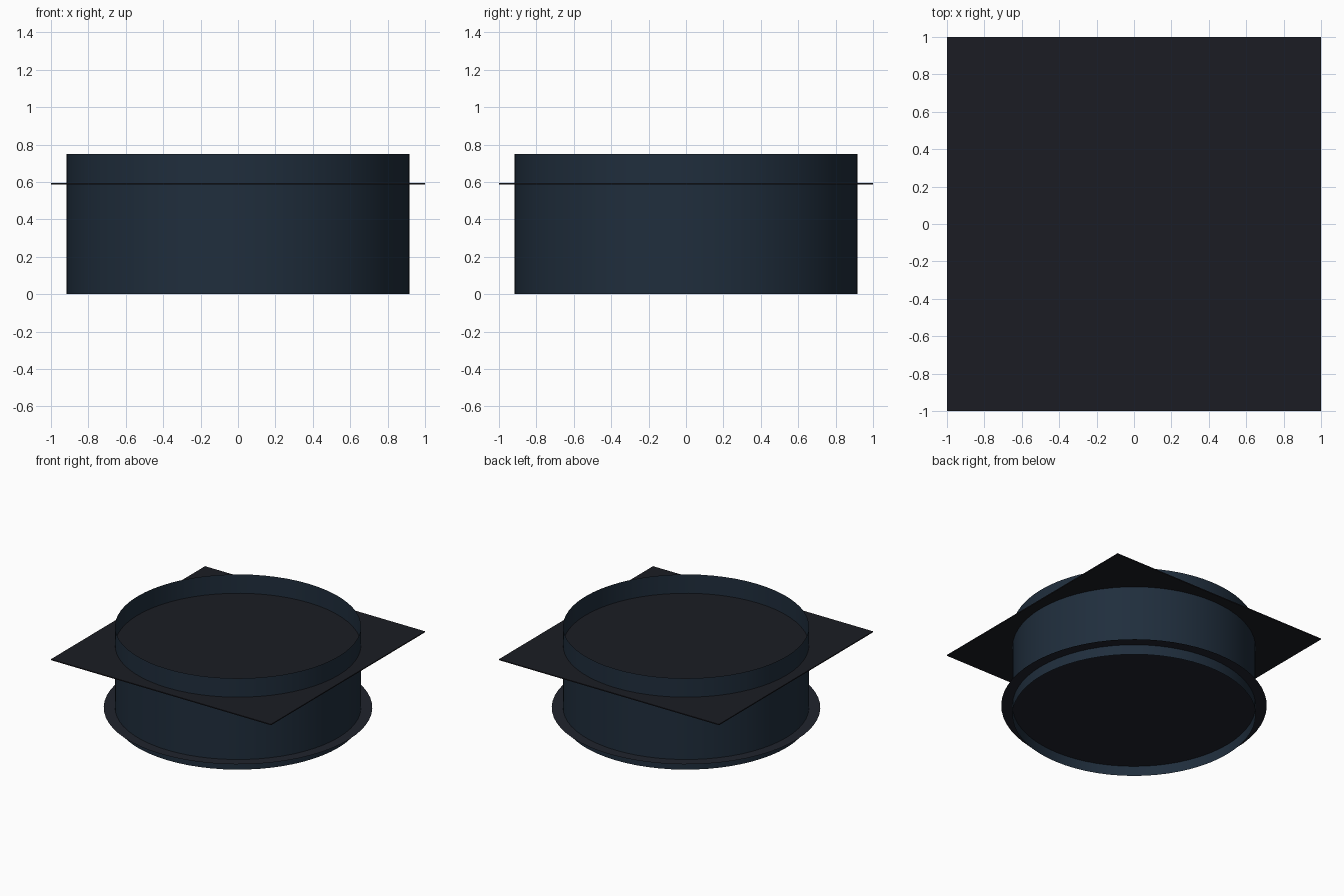
import bpy

if "Cube" in bpy.data.objects:
    bpy.data.objects.remove(bpy.data.objects["Cube"])


def material(name, rgb):
    m = bpy.data.materials.new(name)
    m.diffuse_color = (*rgb, 1)
    m.use_nodes = True
    m.node_tree.nodes["Principled BSDF"].inputs["Base Color"].default_value = m.diffuse_color
    return m


def finish(name, mat):
    ob = bpy.context.object
    ob.name = ob.data.name = name
    ob.data.materials.append(mat)
    return ob


navy = material("dark_navy", (0.014, 0.027, 0.046))
black = material("near_black", (0.011, 0.012, 0.017))
slate = material("dark_slate", (0.014, 0.017, 0.026))

# Open thin-walled tube
H = 0.75
bpy.ops.mesh.primitive_cylinder_add(vertices=64, radius=0.916, depth=H,
                                    end_fill_type='NOTHING', location=(0, 0, H / 2))
finish("tube_wall", navy)
bpy.ops.object.shade_smooth_by_angle()

# Thin square plate passing through the upper part of the tube
bpy.ops.mesh.primitive_cube_add(size=1, location=(0, 0, 0.591))
plate = finish("square_plate", black)
plate.scale = (2, 2, 0.008)

# Flat round disc near the base, slightly wider than the tube
bpy.ops.mesh.primitive_circle_add(vertices=64, radius=1.0, fill_type='NGON',
                                  location=(0, 0, 0.083))
finish("base_disc", slate)
